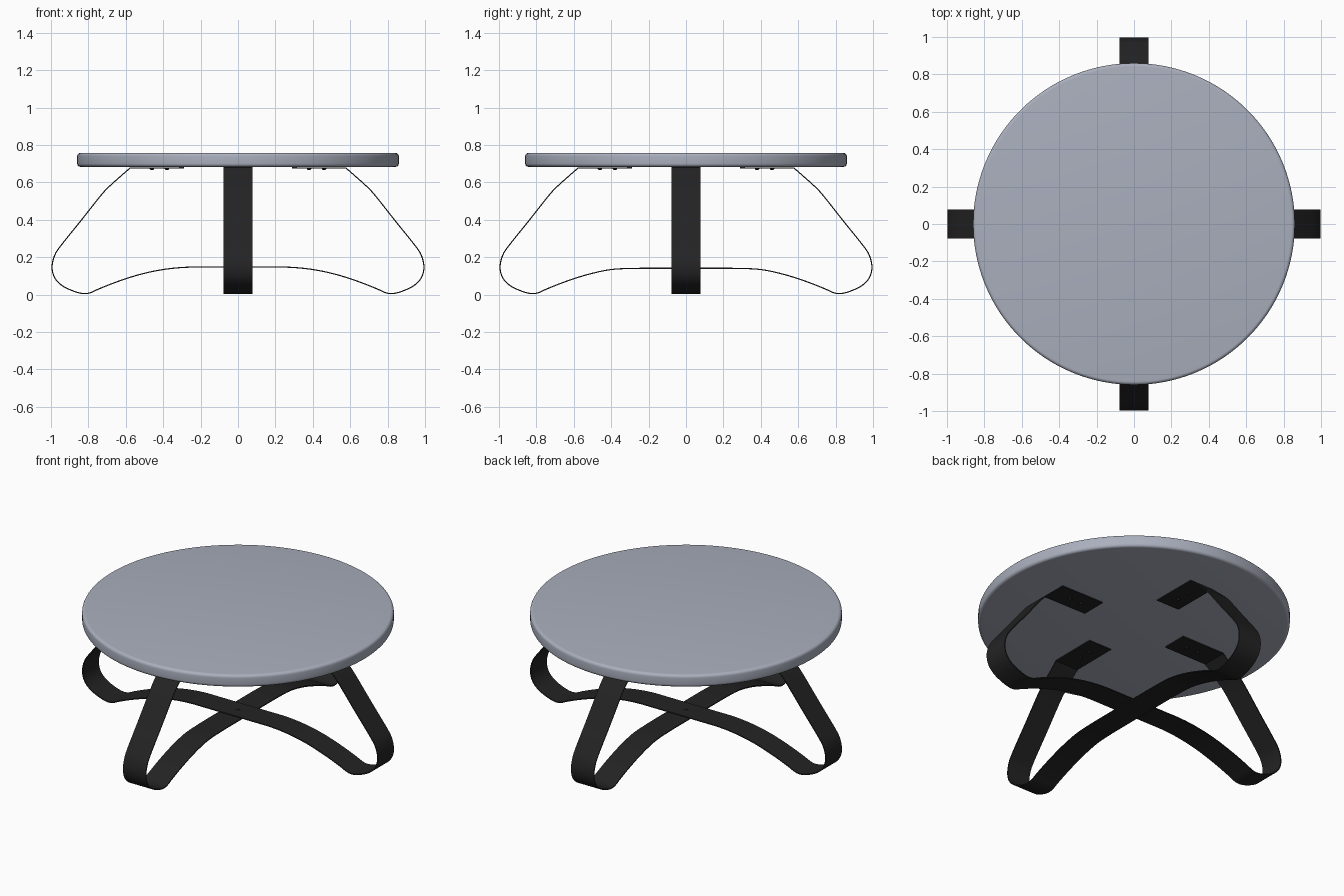
import bpy, bmesh, math
from mathutils import Vector, Matrix

if "Cube" in bpy.data.objects:
    bpy.data.objects.remove(bpy.data.objects["Cube"])


def material(name, rgb):
    m = bpy.data.materials.new(name)
    m.diffuse_color = (*rgb, 1)
    m.use_nodes = True
    m.node_tree.nodes["Principled BSDF"].inputs["Base Color"].default_value = m.diffuse_color
    return m


TOP_MAT = material("blue grey top", (0.40, 0.43, 0.51))
BLACK = material("black steel", (0.017, 0.017, 0.017))
T = 0.006       # strap thickness
HALF_W = 0.077  # strap half width


def finish(name, bm, mat, angle=40):
    bmesh.ops.recalc_face_normals(bm, faces=bm.faces)
    me = bpy.data.meshes.new(name)
    bm.to_mesh(me)
    bm.free()
    me.materials.append(mat)
    ob = bpy.data.objects.new(name, me)
    bpy.context.collection.objects.link(ob)
    bpy.ops.object.select_all(action='DESELECT')
    ob.select_set(True)
    bpy.context.view_layer.objects.active = ob
    bpy.ops.object.shade_smooth_by_angle(angle=math.radians(angle))
    return ob


def lathe(name, profile, mat, segs, loc=(0, 0, 0)):
    bm = bmesh.new()
    vs = [bm.verts.new((r, 0, z)) for r, z in profile]
    es = [bm.edges.new(p) for p in zip(vs, vs[1:])]
    bmesh.ops.spin(bm, geom=vs + es, axis=(0, 0, 1), cent=(0, 0, 0),
                   angle=2 * math.pi, steps=segs)
    bmesh.ops.remove_doubles(bm, verts=bm.verts, dist=1e-5)
    bmesh.ops.translate(bm, verts=bm.verts, vec=loc)
    return finish(name, bm, mat)


def smooth_path(pts, n=6):
    # Catmull-Rom through the points, ends clamped
    p = [Vector(q) for q in pts]
    p = [p[0]] + p + [p[-1]]
    out = []
    for a, b, c, d in zip(p, p[1:], p[2:], p[3:]):
        for i in range(n):
            t = i / n
            out.append(0.5 * (2 * b + (c - a) * t + (2 * a - 5 * b + 4 * c - d) * t * t
                              + (3 * b - a - 3 * c + d) * t ** 3))
    return out + [p[-1]]


# Round top with softened rim
R, Z0, Z1, B = 0.86, 0.683, 0.758, 0.018
rim = [(0, Z0)]
for cz, a0 in ((Z0 + B, -90), (Z1 - B, 0)):
    for k in range(6):
        a = math.radians(a0 + 18 * k)
        rim.append((R - B + B * math.cos(a), cz + B * math.sin(a)))
lathe("table_top", rim + [(0, Z1)], TOP_MAT, 128)


# Bent strap: half profile from centre to foot, up to the fixing plate
def strap(name, mid_z, angle):
    half = smooth_path([
        (0, mid_z), (0.15, mid_z), (0.28, mid_z - 0.001), (0.4, 0.134), (0.52, 0.109),
        (0.64, 0.071), (0.74, 0.032), (0.79, 0.010), (0.83, 0.006), (0.88, 0.019),
        (0.94, 0.048), (0.98, 0.090), (0.994, 0.145), (0.982, 0.205), (0.95, 0.258),
        (0.84, 0.395), (0.725, 0.54), (0.67, 0.595), (0.577, 0.677)])
    half.append(Vector((0.29, 0.678)))
    path = [Vector((-p.x, p.y)) for p in reversed(half[1:])] + half
    bm = bmesh.new()
    rows = []
    for i, p in enumerate(path):
        d = (path[min(i + 1, len(path) - 1)] - path[max(i - 1, 0)]).normalized()
        n = Vector((-d.y, d.x)) * T / 2
        q = [p + n, p - n]
        rows.append([bm.verts.new((v.x, y, v.y)) for v, y in
                     ((q[0], -HALF_W), (q[0], HALF_W), (q[1], HALF_W), (q[1], -HALF_W))])
    for a, b in zip(rows, rows[1:]):
        for k in range(4):
            j = (k + 1) % 4
            bm.faces.new((a[k], a[j], b[j], b[k]))
    bm.faces.new(rows[0])
    bm.faces.new(rows[-1])
    bmesh.ops.rotate(bm, verts=bm.verts, matrix=Matrix.Rotation(angle, 3, 'Z'))
    finish(name, bm, BLACK)


strap("leg_strap_across", 0.147, 0)
strap("leg_strap_front_back", 0.141, math.pi / 2)

# Screws under the fixing plates, and the bolt where the straps cross
DOME = [(0, -0.012), (0.007, -0.010), (0.012, -0.005), (0.012, 0.003), (0, 0.003)]
for i in range(4):
    a = i * math.pi / 2
    for r in (0.38, 0.46):
        lathe("plate_screw", DOME, BLACK, 16, (r * math.cos(a), r * math.sin(a), 0.677))
lathe("centre_bolt", [(0, 0.003), (0.009, 0.002), (0.012, -0.002), (0, -0.002)],
      BLACK, 16, (0, 0, 0.15))
